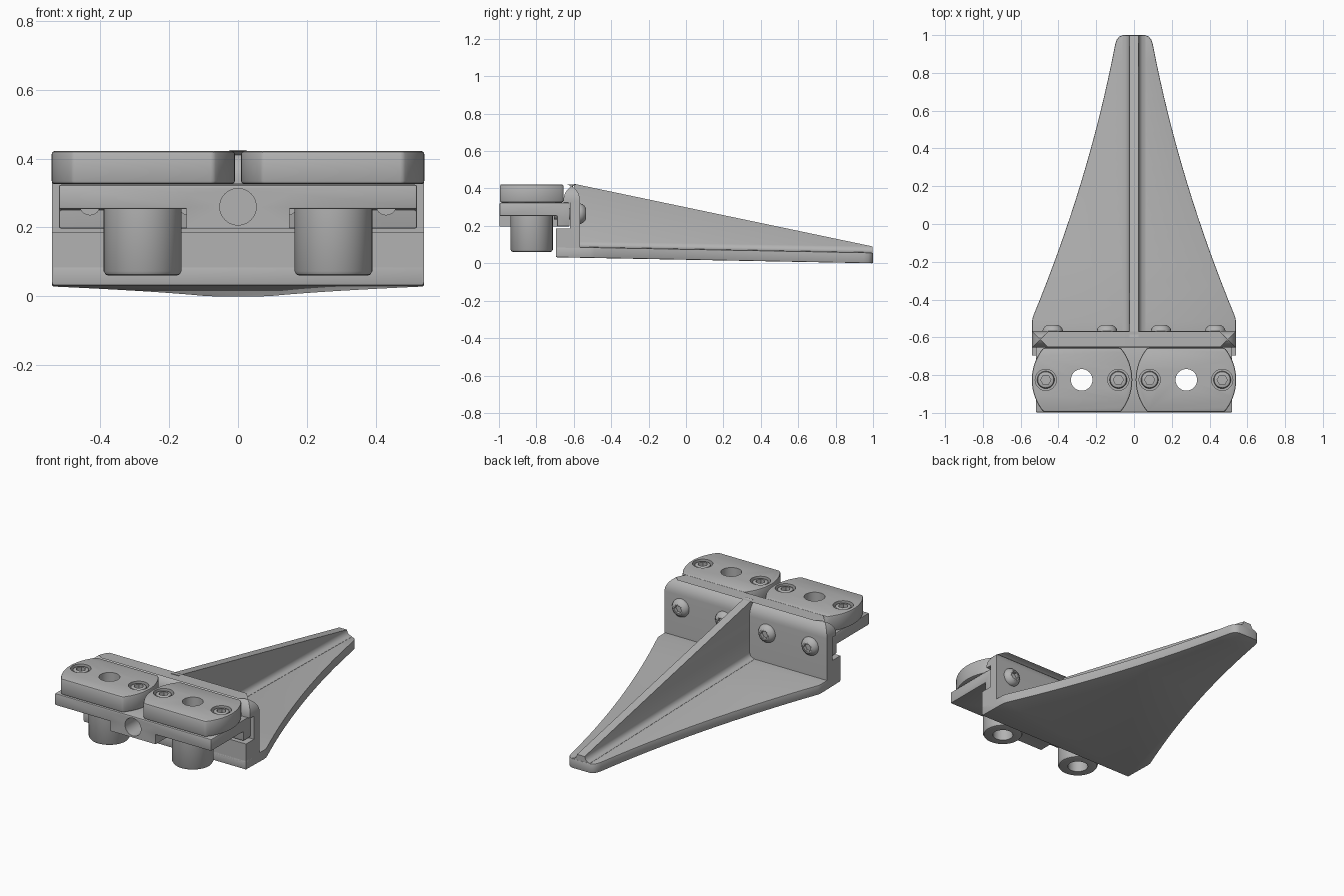
import bpy, bmesh, math
from mathutils import Matrix, Vector

cube = bpy.data.objects.get("Cube")
if cube:
    bpy.data.objects.remove(cube, do_unlink=True)

grey = bpy.data.materials.new("plain grey")
grey.use_nodes = True
grey.diffuse_color = (0.45, 0.45, 0.45, 1)
grey.node_tree.nodes["Principled BSDF"].inputs["Base Color"].default_value = grey.diffuse_color


def make_object(name, bm):
    bmesh.ops.recalc_face_normals(bm, faces=bm.faces)
    mesh = bpy.data.meshes.new(name)
    bm.to_mesh(mesh)
    bm.free()
    mesh.materials.append(grey)
    obj = bpy.data.objects.new(name, mesh)
    bpy.context.collection.objects.link(obj)
    return obj


def loft(sections):
    """Closed solid through matching rings of points."""
    bm = bmesh.new()
    rings = [[bm.verts.new(p) for p in s] for s in sections]
    n = len(rings[0])
    for a, b in zip(rings, rings[1:]):
        for i in range(n):
            j = (i + 1) % n
            bm.faces.new((a[i], a[j], b[j], b[i]))
    bm.faces.new(rings[0])
    bm.faces.new(rings[-1])
    return bm


def prism(points, axis, lo, hi):
    """Extrude a flat outline along x or z."""
    place = {"x": lambda p, h: (h, p[0], p[1]),
             "z": lambda p, h: (p[0], p[1], h)}[axis]
    return loft([[place(p, h) for p in points] for h in (lo, hi)])


def lathe(profile, centre, axis="z", sides=40):
    """Round solid from (radius, height) pairs, about z or y."""
    spin = Matrix.Rotation(-math.pi / 2, 4, "X") if axis == "y" else Matrix()
    rings = []
    for r, h in profile:
        ring = []
        for i in range(sides):
            a = math.tau * i / sides
            ring.append(Vector(centre) + spin @ Vector((r * math.cos(a), r * math.sin(a), h)))
        rings.append(ring)
    return loft(rings)


def finish(obj, cutters=(), bevel=0.0, joins=()):
    """Bevel, join and cut, then bake and shade the part."""
    if bevel:
        m = obj.modifiers.new("edges", "BEVEL")
        m.width, m.segments, m.limit_method = bevel, 2, "ANGLE"
        m.angle_limit = math.radians(40)
    for group, op in ((joins, "UNION"), (cutters, "DIFFERENCE")):
        for c in group:
            m = obj.modifiers.new("solid", "BOOLEAN")
            m.operation, m.object, m.solver = op, c, "EXACT"
            c.hide_render = True
    bpy.context.view_layer.update()
    dg = bpy.context.evaluated_depsgraph_get()
    baked = bpy.data.meshes.new_from_object(obj.evaluated_get(dg))
    obj.modifiers.clear()
    obj.data = baked
    for c in list(joins) + list(cutters):
        bpy.data.objects.remove(c, do_unlink=True)
    bpy.ops.object.select_all(action="DESELECT")
    obj.select_set(True)
    bpy.context.view_layer.objects.active = obj
    bpy.ops.object.shade_smooth_by_angle(angle=math.radians(32))


def cutter(radius, lo, hi, centre, axis="z", sides=40):
    return make_object("cutter", lathe([(radius, lo), (radius, hi)], centre, axis, sides))


FRONT, BACK = -0.695, 1.0      # ends of the arm
WALL = -0.567                  # rear face of the upright plate
MID = -0.825                   # line of bushings and caps
HOLE = 0.057


def floor_z(y):
    return 0.032 * (BACK - y) / (BACK - FRONT)


# Tapered arm plate with concave sides and a rounded tip
side = [(0.54, FRONT), (0.54, -0.515), (0.535, -0.49)]
for i in range(1, 17):
    u = i / 16
    side.append((0.535 - 0.435 * u - 0.16 * u * (1 - u), -0.49 + 1.44 * u))
side += [(0.092, 0.975), (0.078, 0.992), (0.058, BACK)]
outline = side + [(-x, y) for x, y in reversed(side)]
bm = prism(outline, "z", 0, 0.057)
for v in bm.verts:
    v.co.z += floor_z(v.co.y)
finish(make_object("arm_plate", bm), bevel=0.005)

# Tall tapering rib with a flared foot
def rib_section(y, top):
    foot = floor_z(y) + 0.05
    half = [(0.062, foot), (0.06, foot + 0.008), (0.044, foot + 0.012),
            (0.032, foot + 0.021), (0.026, foot + 0.036), (0.025, top)]
    return [(x, y, z) for x, z in half + [(-x, z) for x, z in reversed(half)]]

finish(make_object("centre_rib", loft([rib_section(-0.6, 0.425), rib_section(BACK - 0.002, 0.09)])))

# Upright plate with a slot along its front and rounded top corners
bm = prism([(FRONT, 0.04), (FRONT, 0.187), (-0.62, 0.187), (-0.62, 0.326),
            (-0.655, 0.326), (-0.655, 0.422), (WALL, 0.422), (WALL, 0.04)], "x", -0.54, 0.54)
corners = [e for e in bm.edges
           if all(abs(v.co.x) > 0.53 and v.co.z > 0.41 for v in e.verts)]
bmesh.ops.bevel(bm, geom=corners, offset=0.085, segments=8, profile=0.5, affect="EDGES")
finish(make_object("upright_plate", bm))

# Carriage: flat bed, thick centre and rear tongue, with bored holes
bed = make_object("carriage", prism(
    [(-0.997, 0.253), (-0.69, 0.253), (-0.69, 0.197), (-0.622, 0.197),
     (-0.622, 0.324), (-0.997, 0.324)], "x", -0.52, 0.52))
block = make_object("centre_block", prism(
    [(-0.997, 0.197), (-0.66, 0.197), (-0.66, 0.3), (-0.997, 0.3)], "x", -0.15, 0.15))
bores = [cutter(HOLE, 0, 0.6, (s * 0.277, MID, 0)) for s in (-1, 1)]
bores.append(cutter(0.053, -0.1, 0.3, (0, -0.997, 0.26), "y"))
finish(bed, bores, 0.006, [block])

for s, label in ((1, "left"), (-1, "right")):
    # Bushing hanging below the carriage
    bush = make_object(label + "_bushing", lathe(
        [(0.098, 0.06), (0.107, 0.063), (0.113, 0.073), (0.113, 0.26)],
        (s * 0.277, MID, 0), sides=56))
    finish(bush, [cutter(HOLE, 0, 0.5, (s * 0.277, MID, 0))])

    # Cap: a disc with flat front and rear, counterbored for two screws
    radius, flat = 0.266, 0.17
    sweep = math.acos(flat / radius)
    points = []
    for start in (sweep - math.pi / 2, sweep + math.pi / 2):
        first = -math.pi / 2 + sweep if start < 0.0 else math.pi / 2 + sweep
        span = math.pi - 2 * sweep
        for i in range(17):
            a = first + span * i / 16
            points.append((s * 0.275 + radius * math.cos(a), MID + radius * math.sin(a)))
    cap = make_object(label + "_cap", prism(points, "z", 0.326, 0.422))
    screw_x = [s * 0.083, s * 0.467]
    cuts = [cutter(HOLE, 0, 0.6, (s * 0.277, MID, 0))]
    cuts += [cutter(0.056, 0.385, 0.5, (x, MID, 0)) for x in screw_x]
    finish(cap, cuts, 0.009)

    # Screws sunk into the cap
    for x, where in zip(screw_x, ("inner", "outer")):
        head = make_object(f"{label}_{where}_cap_screw", lathe(
            [(0.046, 0.38), (0.046, 0.408), (0.042, 0.415), (0.034, 0.418)], (x, MID, 0)))
        finish(head, [cutter(0.027, 0.395, 0.5, (x, MID, 0), sides=6)])

    # Domed screws through the upright plate, with their shafts
    for x, where in ((s * 0.143, "inner"), (s * 0.43, "outer")):
        at = (x, WALL, 0.265)
        dome = [(0.054, -0.01), (0.054, 0.004), (0.05, 0.014), (0.042, 0.024), (0.03, 0.032)]
        head = make_object(f"{label}_{where}_wall_screw", lathe(dome, at, "y"))
        finish(head, [cutter(0.025, 0.012, 0.1, at, "y", 6)])
        finish(make_object(f"{label}_{where}_wall_screw_shaft",
                           lathe([(0.03, -0.14), (0.03, 0)], at, "y", 24)))
